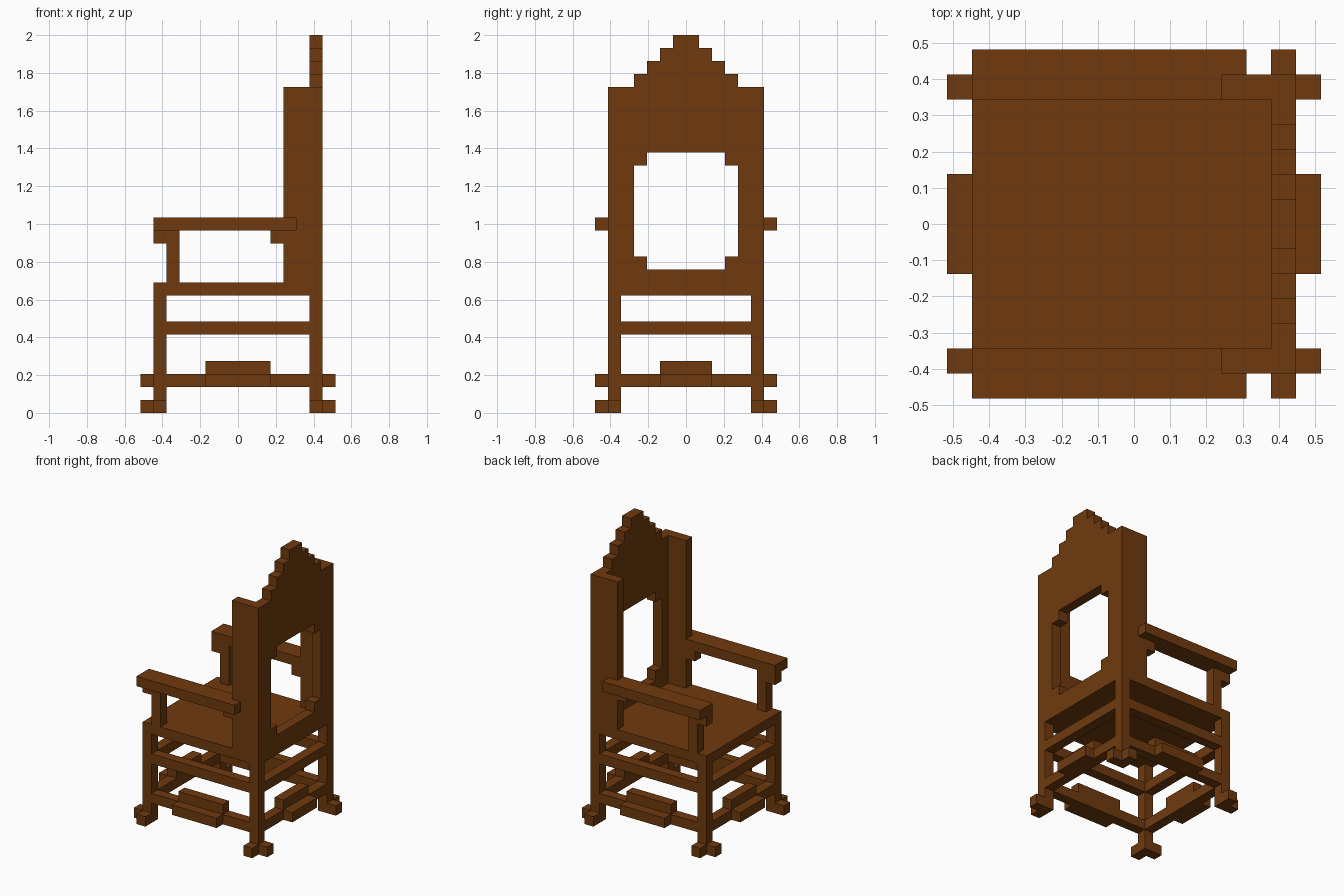
import bpy, bmesh
from mathutils import Vector

if "Cube" in bpy.data.objects:
    bpy.data.objects.remove(bpy.data.objects["Cube"])

U = 2 / 29  # one block of the stepped design

wood = bpy.data.materials.new("brown wood")
wood.diffuse_color = (0.16, 0.042, 0.0045, 1)
wood.use_nodes = True
wood.node_tree.nodes["Principled BSDF"].inputs["Base Color"].default_value = wood.diffuse_color


def prism(name, profile, axis, lo, hi, mirror=""):
    """Extrude a profile along an axis (block units); mirror may hold 'x' and/or 'y'."""
    def place(a, b, d):
        return Vector({"x": (d, a, b), "y": (a, d, b), "z": (a, b, d)}[axis]) * U
    bm = bmesh.new()
    face = bm.faces.new([bm.verts.new(place(a, b, lo)) for a, b in profile])
    ext = bmesh.ops.extrude_face_region(bm, geom=[face], use_keep_orig=True)
    verts = [v for v in ext["geom"] if isinstance(v, bmesh.types.BMVert)]
    bmesh.ops.translate(bm, verts=verts, vec=place(0, 0, hi - lo))
    # open the halves along the mirror plane
    for i, ax in enumerate("xy"):
        if ax in mirror:
            seam = [f for f in bm.faces if all(abs(v.co[i]) < 1e-6 for v in f.verts)]
            bmesh.ops.delete(bm, geom=seam, context="FACES_ONLY")
    bmesh.ops.recalc_face_normals(bm, faces=bm.faces)
    mesh = bpy.data.meshes.new(name)
    bm.to_mesh(mesh)
    bm.free()
    mesh.materials.append(wood)
    ob = bpy.data.objects.new(name, mesh)
    bpy.context.collection.objects.link(ob)
    if mirror:
        mod = ob.modifiers.new("Mirror", "MIRROR")
        mod.use_axis = ("x" in mirror, "y" in mirror, False)
    return ob


def box(name, x0, x1, y0, y1, z0, z1, mirror=""):
    return prism(name, [(x0, y0), (x1, y0), (x1, y1), (x0, y1)], "z", z0, z1, mirror)


# Legs with two small toes each
box("legs", 5.5, 6.5, 5, 6, 0, 9, "xy")
box("end_toes", 6.5, 7.5, 5, 6, 0, 1, "xy")
box("side_toes", 5.5, 6.5, 6, 7, 0, 1, "xy")

# Upper stretchers
box("side_upper_rails", -5.5, 5.5, 5, 6, 6, 7, "y")
box("end_upper_rails", 5.5, 6.5, -5, 5, 6, 7, "x")


# Lower stretchers with a raised centre block and an outer ledge
def lower_profile(half, reach):
    return [(-reach, 2), (reach, 2), (reach, 3), (half, 3), (half, 4),
            (-half, 4), (-half, 3), (-reach, 3)]


prism("side_lower_rails", lower_profile(2.5, 5.5), "y", 5, 6, "y")
prism("end_lower_rails", lower_profile(2, 5), "x", 5.5, 6.5, "x")
box("side_ledges", -2.5, 2.5, 6, 7, 2, 3, "y")
box("end_ledges", 6.5, 7.5, -2, 2, 2, 3, "x")

# Seat
box("seat", -6.5, 5.5, -6, 6, 9, 10)

# Back panel: half outline with stepped crest and stepped opening, mirrored
crest = [(6, 25)]
for i in range(4):
    crest += [(4 - i, 25 + i), (4 - i, 26 + i)]
opening = [(0, 20), (3, 20), (3, 19), (4, 19), (4, 12), (3, 12), (3, 11), (0, 11)]
prism("back_panel", [(0, 9), (6, 9)] + crest + [(0, 29)] + opening, "x", 5.5, 6.5, "y")

# Wings beside the back, with a small bracket under the arm
prism("back_wings", [(3.5, 10), (5.5, 10), (5.5, 25), (3.5, 25), (3.5, 14),
                     (2.5, 14), (2.5, 13), (3.5, 13)], "y", 5, 6, "y")

# Arm supports and armrests
prism("arm_supports", [(-5.5, 10), (-4.5, 10), (-4.5, 14), (-6.5, 14),
                       (-6.5, 13), (-5.5, 13)], "y", 5, 6, "y")
prism("armrests", [(-6.5, 5), (3.5, 5), (3.5, 6), (4.5, 6), (4.5, 7), (-6.5, 7)],
      "z", 14, 15, "y")
